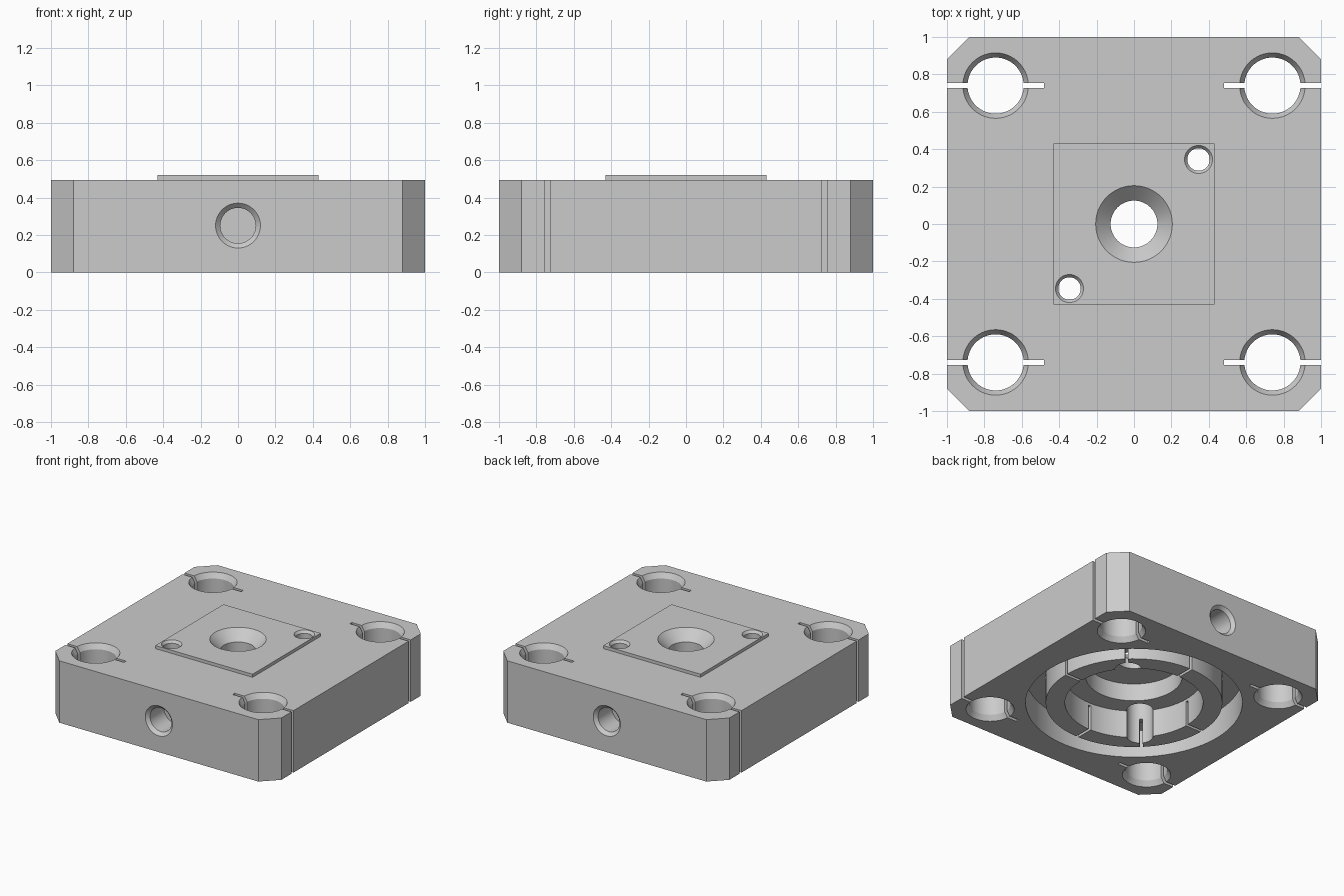
import bpy, bmesh, math
from mathutils import Matrix, Vector

old = bpy.data.objects.get("Cube")
if old:
    bpy.data.objects.remove(old, do_unlink=True)

HEIGHT, PAD_TOP = 0.495, 0.52
CORNER, PIN = 0.74, 0.345
STEP = 0.22          # depth of the underside recess
BELOW, ABOVE = -0.1, 0.7

metal = bpy.data.materials.new("plain grey metal")
metal.use_nodes = True
grey = (0.6, 0.6, 0.6, 1)
metal.diffuse_color = grey
metal.node_tree.nodes["Principled BSDF"].inputs["Base Color"].default_value = grey


def finish(name, bm):
    bmesh.ops.recalc_face_normals(bm, faces=bm.faces)
    mesh = bpy.data.meshes.new(name)
    bm.to_mesh(mesh)
    bm.free()
    ob = bpy.data.objects.new(name, mesh)
    bpy.context.scene.collection.objects.link(ob)
    return ob


def box(name, lo, hi, turn=0.0, bevel=0.0):
    bm = bmesh.new()
    bmesh.ops.create_cube(bm, size=1)
    lo, hi = Vector(lo), Vector(hi)
    bm.transform(Matrix.Rotation(turn, 4, 'Z') @ Matrix.Translation((lo + hi) / 2)
                 @ Matrix.Diagonal((*(hi - lo), 1)))
    if bevel:
        upright = [e for e in bm.edges
                   if abs(e.verts[0].co.z - e.verts[1].co.z) > 0.01]
        bmesh.ops.bevel(bm, geom=upright, offset=bevel, segments=1, affect='EDGES')
    return finish(name, bm)


def lathe(name, profile, matrix=Matrix(), segments=72):
    """Spin a chain of (radius, height) points into a closed solid."""
    bm = bmesh.new()
    verts = [bm.verts.new((r, 0, z)) for r, z in profile]
    edges = [bm.edges.new(pair) for pair in zip(verts, verts[1:])]
    bmesh.ops.spin(bm, geom=verts + edges, cent=(0, 0, 0), axis=(0, 0, 1),
                   angle=math.tau, steps=segments)
    bmesh.ops.remove_doubles(bm, verts=bm.verts, dist=0.0001)
    bm.transform(matrix)
    return finish(name, bm)


def at(x, y):
    return Matrix.Translation((x, y, 0))


def combine(target, tool, operation='DIFFERENCE'):
    mod = target.modifiers.new("combine", 'BOOLEAN')
    mod.operation, mod.solver, mod.object = operation, 'EXACT', tool
    bpy.context.view_layer.update()
    graph = bpy.context.evaluated_depsgraph_get()
    mesh = bpy.data.meshes.new_from_object(target.evaluated_get(graph))
    target.modifiers.clear()
    target.data = mesh
    bpy.data.objects.remove(tool, do_unlink=True)


# Block with cut corners, and the raised square pad
body = box("holder_block", (-1, -1, 0), (1, 1, HEIGHT), bevel=0.12)
combine(body, box("pad", (-.43, -.43, .4), (.43, .43, PAD_TOP)), 'UNION')

# Underside: annular groove, stepped round recess
combine(body, lathe("groove", [(.64, BELOW), (.785, BELOW), (.785, STEP),
                               (.64, STEP), (.64, BELOW)], segments=96))
combine(body, lathe("recess", [(0, BELOW), (.5, BELOW), (.5, STEP), (.35, STEP),
                               (.35, .36), (0, .36)], segments=96))

# Countersunk centre hole
combine(body, lathe("centre_hole", [(0, .3), (.125, .3), (.125, .44), (.205, PAD_TOP),
                                    (.205, ABOVE), (0, ABOVE)]))

# Two stepped pin holes on the diagonal
for s in (-1, 1):
    combine(body, lathe("pin_hole", [(0, BELOW), (.095, BELOW), (.095, .37), (.06, .37),
                                     (.06, .5), (.075, PAD_TOP), (.075, ABOVE),
                                     (0, ABOVE)], at(s * PIN, s * PIN), 48))

# Radial slits dividing the underside ring into eight
for i in range(4):
    combine(body, box("ring_slit", (-.7, -.011, BELOW), (.7, .011, .2),
                      turn=i * math.pi / 4))

# Corner holes chamfered at both ends, each split by a slot
for sx in (-1, 1):
    for sy in (-1, 1):
        combine(body, lathe("corner_hole", [
            (0, BELOW), (.175, BELOW), (.175, 0), (.15, .04), (.15, HEIGHT - .04),
            (.175, HEIGHT), (.175, ABOVE), (0, ABOVE)], at(sx * CORNER, sy * CORNER)))
        xs = sorted((sx * .48, sx * 1.1))
        combine(body, box("corner_slot", (xs[0], sy * CORNER - .013, BELOW),
                          (xs[1], sy * CORNER + .013, ABOVE)))

# Blind chamfered holes in the front and back faces
for s in (-1, 1):
    place = Matrix.Translation((0, 0, .25)) @ Matrix.Rotation(-s * math.pi / 2, 4, 'X')
    combine(body, lathe("side_hole", [(0, .8), (.095, .8), (.095, .975), (.12, 1),
                                      (.12, 1.1), (0, 1.1)], place, 48))

# Colour and shading
body.data.materials.clear()
body.data.materials.append(metal)
for face in body.data.polygons:
    face.material_index = 0
bpy.ops.object.select_all(action='DESELECT')
body.select_set(True)
bpy.context.view_layer.objects.active = body
bpy.ops.object.shade_smooth_by_angle(angle=math.radians(25))
